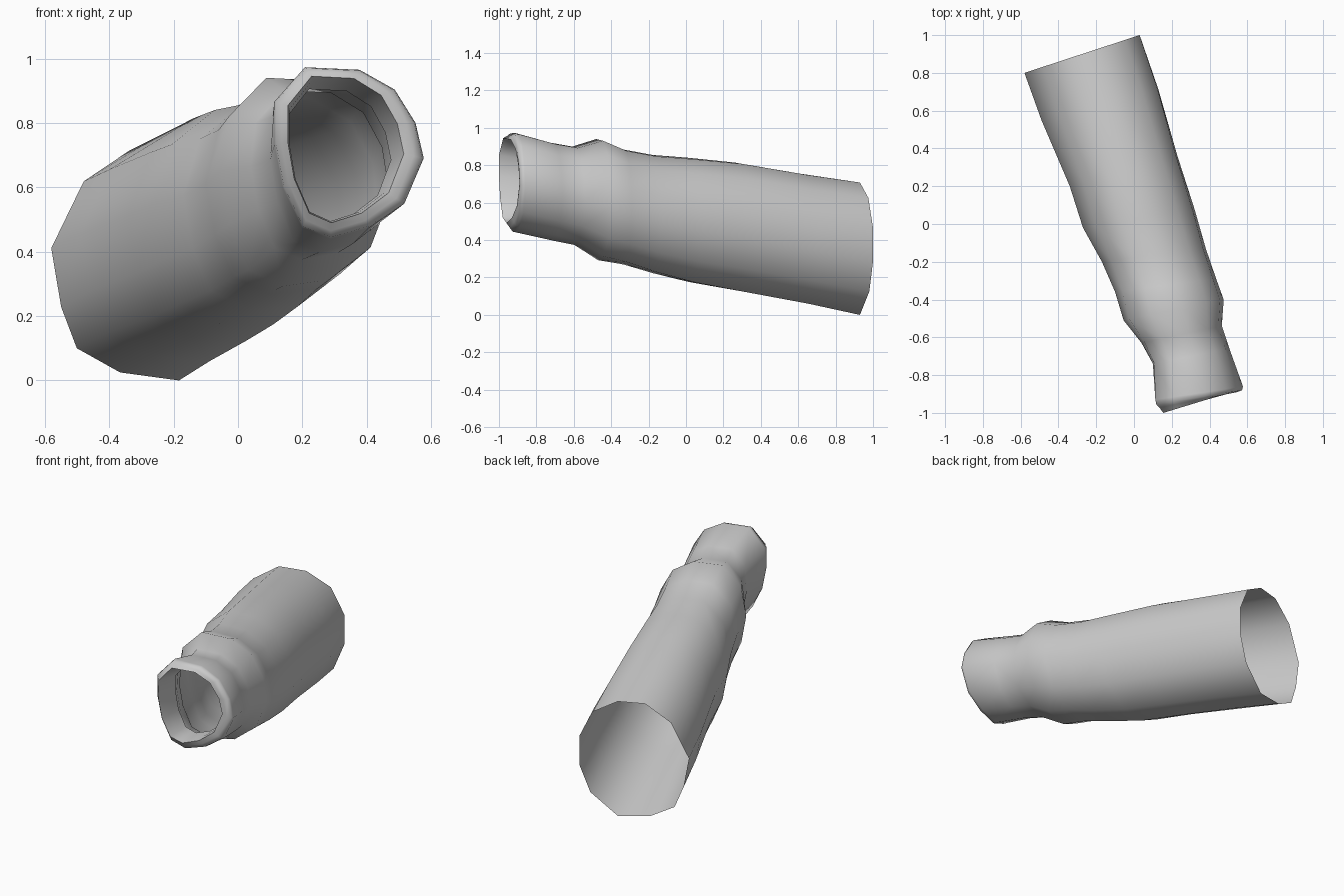
import bpy, bmesh
from mathutils import Vector

if "Cube" in bpy.data.objects:
    bpy.data.objects.remove(bpy.data.objects["Cube"])

# Normalised cross-sections: wide open end and narrow cuff end
WIDE = [(-1, .15), (-.67, .73), (-.2, 1), (.3, .98), (.75, .75), (1, .3),
        (1, -.2), (.8, -.65), (.3, -1), (-.3, -.93), (-.74, -.72), (-.9, -.36)]
CUFF = [(-1, .1), (-1, .6), (-.59, 1), (.14, .97), (.61, .74), (.89, .35),
        (1, -.06), (.74, -.59), (.27, -.87), (-.25, -1), (-.63, -.87), (-.89, -.4)]

# Stations: left x, left y, right x, right y, bottom z, top z
SLEEVE = [(-.58, .80, .03, 1.0, .0, .715),
          (-.49, .55, .13, .71, .055, .755),
          (-.34, .20, .23, .36, .115, .815),
          (-.27, -.02, .32, .08, .16, .84),
          (-.17, -.20, .38, -.13, .21, .855),
          (-.10, -.36, .435, -.29, .26, .885),
          (-.055, -.51, .475, -.40, .285, .94),
          (.04, -.63, .465, -.54, .37, .90),
          (.10, -.74, .505, -.66, .395, .92),
          (.113, -.93, .577, -.86, .44, .973)]
# Rolled lip and the strip folded back inside the cuff
LIP = [(.118, -.955, .572, -.88, .445, .97),
       (.135, -.972, .545, -.89, .465, .958),
       (.155, -1.0, .515, -.89, .49, .945),
       (.160, -.93, .500, -.85, .495, .930),
       (.155, -.83, .475, -.76, .49, .905)]


def ring(station, t):
    """Tilted ring fitted to a station, blending the two cross-sections."""
    xl, yl, xr, yr, z0, z1 = station
    pts = []
    for a, b in zip(WIDE, CUFF):
        u, v = Vector(a).lerp(Vector(b), t)
        s = (u + 1) / 2
        pts.append((xl + (xr - xl) * s, yl + (yr - yl) * s,
                    z0 + (z1 - z0) * (v + 1) / 2))
    return pts


def loft(name, rings):
    bm = bmesh.new()
    loops = [[bm.verts.new(p) for p in r] for r in rings]
    for r0, r1 in zip(loops, loops[1:]):
        for i in range(len(r0)):
            j = (i + 1) % len(r0)
            bm.faces.new((r0[i], r1[i], r1[j], r0[j]))
    bmesh.ops.recalc_face_normals(bm, faces=bm.faces)
    # Make sure the outer wall faces outward
    bm.faces.ensure_lookup_table()
    f = bm.faces[0]
    if f.normal.x > 0:
        bmesh.ops.reverse_faces(bm, faces=bm.faces)
    me = bpy.data.meshes.new(name)
    bm.to_mesh(me)
    bm.free()
    ob = bpy.data.objects.new(name, me)
    bpy.context.collection.objects.link(ob)
    bpy.context.view_layer.objects.active = ob
    ob.select_set(True)
    bpy.ops.object.shade_smooth_by_angle(angle=1.0)
    return ob


# Sleeve tube with its rolled cuff
last = len(SLEEVE) - 1
rings = [ring(s, i / last) for i, s in enumerate(SLEEVE)]
rings += [ring(s, 1) for s in LIP]
loft("sleeve", rings)
